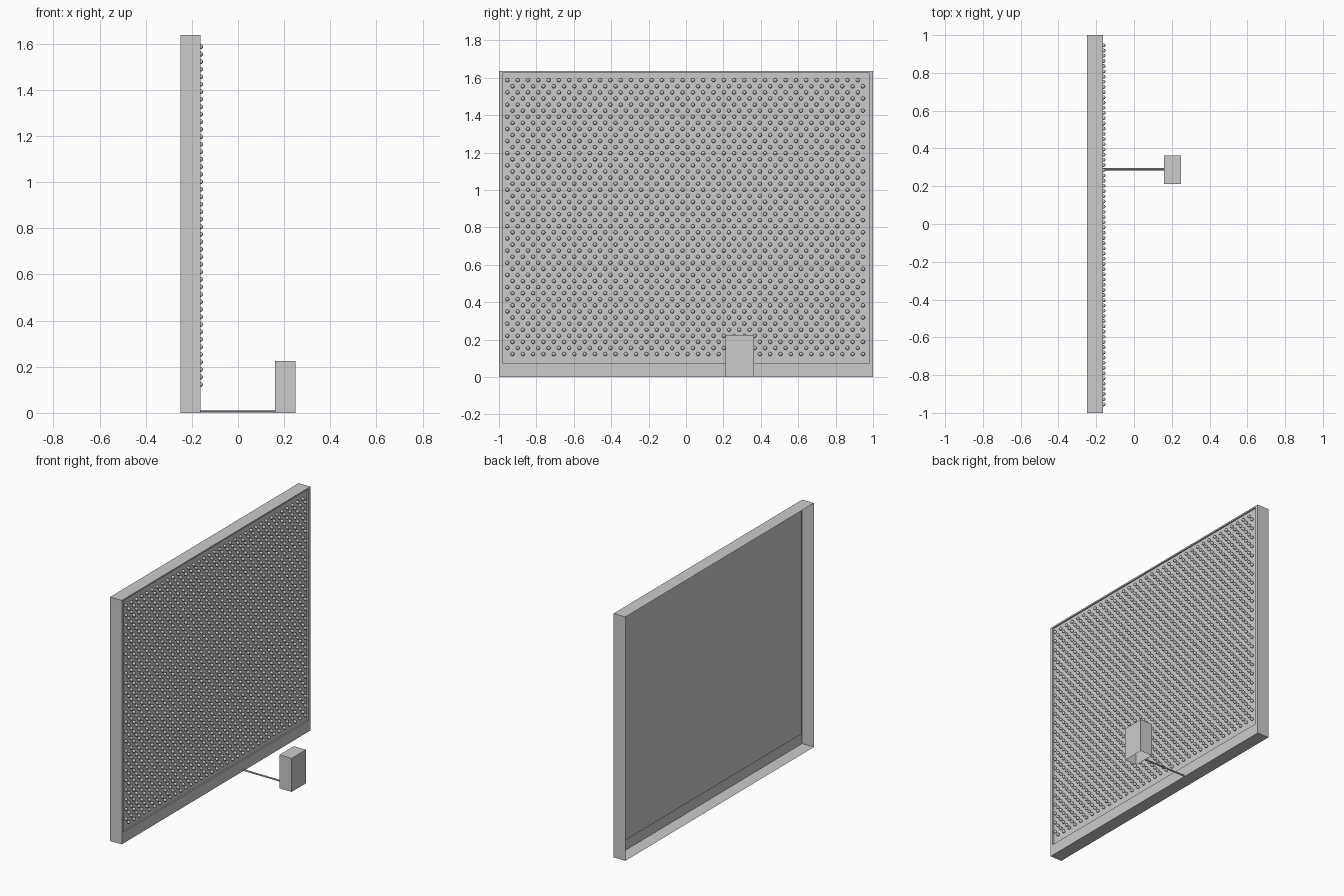
import bpy, bmesh
from mathutils import Matrix

if "Cube" in bpy.data.objects:
    bpy.data.objects.remove(bpy.data.objects["Cube"])

FACE_X, BACK_X, PANEL_X = -0.163, -0.25, -0.172


def finish(name, bm, smooth=False):
    me = bpy.data.meshes.new(name)
    bm.to_mesh(me)
    bm.free()
    if smooth:
        me.shade_smooth()
    ob = bpy.data.objects.new(name, me)
    bpy.context.collection.objects.link(ob)
    return ob


# Screen housing: thin shell open at the back, with a slightly recessed front panel
bm = bmesh.new()
outer, inner = (1.0, 0.0, 1.637), (0.98, 0.075, 1.627)
rings = []
for x, (w, z0, z1) in ((BACK_X, outer), (FACE_X, outer), (FACE_X, inner), (PANEL_X, inner)):
    rings.append([bm.verts.new((x, y, z)) for y, z in ((-w, z0), (w, z0), (w, z1), (-w, z1))])
for a, b in zip(rings, rings[1:]):
    for i in range(4):
        j = (i + 1) % 4
        bm.faces.new((a[i], a[j], b[j], b[i]))
bm.faces.new(rings[-1])
bmesh.ops.recalc_face_normals(bm, faces=bm.faces)
finish("screen_housing", bm)

# Light beads: staggered rows of small spheres sharing one template
ROWS, COLS, R = 46, 35, 0.0105
STEP_Y, STEP_Z = 0.0551, (1.587 - 0.123) / 45
template = bmesh.new()
bmesh.ops.create_uvsphere(template, u_segments=10, v_segments=6, radius=R)
coords = [v.co.copy() for v in template.verts]
template.verts.index_update()
polys = [[v.index for v in f.verts] for f in template.faces]
template.free()
verts, faces = [], []
for r in range(ROWS):
    shift = 0.5 * STEP_Y if r % 2 == 0 else 0
    for c in range(COLS):
        y, z, n = -0.955 + shift + c * STEP_Y, 0.123 + r * STEP_Z, len(verts)
        verts += [(p.x + PANEL_X + R, p.y + y, p.z + z) for p in coords]
        faces += [[i + n for i in f] for f in polys]
me = bpy.data.meshes.new("light_beads")
me.from_pydata(verts, [], faces)
me.shade_smooth()
bpy.context.collection.objects.link(bpy.data.objects.new("light_beads", me))

# Control box: open underneath
bm = bmesh.new()
bmesh.ops.create_cube(bm, size=1, matrix=Matrix.Translation((0.205, 0.287, 0.1125))
                      @ Matrix.Diagonal((0.09, 0.152, 0.225, 1)))
bm.normal_update()
bmesh.ops.delete(bm, geom=[f for f in bm.faces if f.normal.z < -0.5], context='FACES_ONLY')
finish("control_box", bm)

# Cable joining the box to the screen
bm = bmesh.new()
length = 0.16 - FACE_X
bmesh.ops.create_cone(bm, cap_ends=True, segments=12, radius1=0.0055, radius2=0.0055, depth=length,
                      matrix=Matrix.Translation((FACE_X + length / 2, 0.29, 0.007))
                      @ Matrix.Rotation(1.5707963, 4, 'Y'))
cable = finish("cable", bm)
bpy.context.view_layer.objects.active = cable
cable.select_set(True)
bpy.ops.object.shade_smooth_by_angle()
